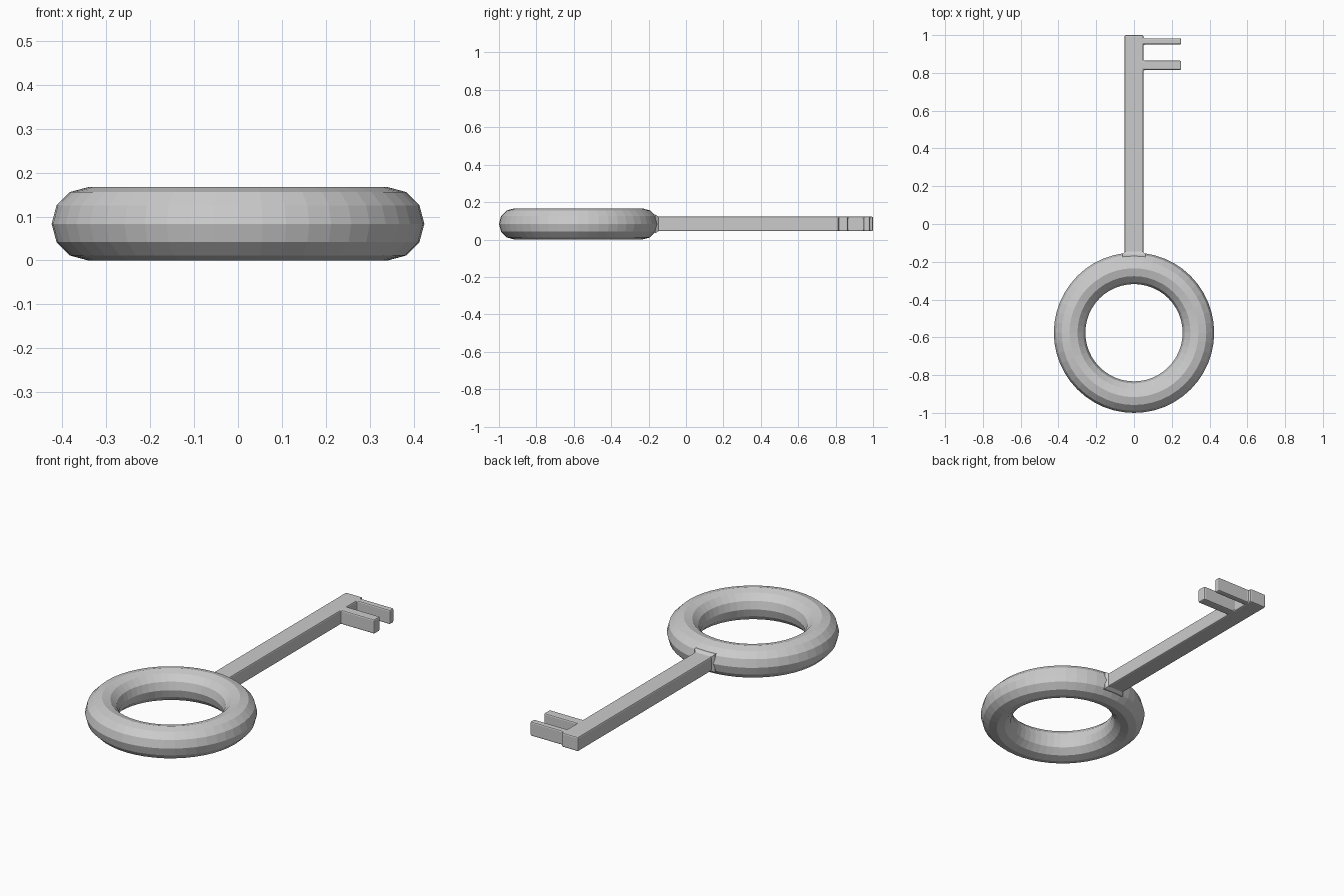
import bpy, bmesh

if "Cube" in bpy.data.objects:
    bpy.data.objects.remove(bpy.data.objects["Cube"])

MID_Z = 0.0835


def make_object(name, bm):
    bmesh.ops.recalc_face_normals(bm, faces=bm.faces)
    mesh = bpy.data.meshes.new(name)
    bm.to_mesh(mesh)
    bm.free()
    obj = bpy.data.objects.new(name, mesh)
    bpy.context.collection.objects.link(obj)
    return obj


def apply_modifiers(obj):
    bpy.context.view_layer.objects.active = obj
    for mod in list(obj.modifiers):
        bpy.ops.object.modifier_apply(modifier=mod.name)


def join_solid(target, part):
    mod = target.modifiers.new("union", 'BOOLEAN')
    mod.operation = 'UNION'
    mod.solver = 'EXACT'
    mod.object = part
    apply_modifiers(target)
    bpy.data.objects.remove(part)


# Round bow of the key
bpy.ops.mesh.primitive_torus_add(location=(0, -0.5755, MID_Z),
                                 major_radius=0.341, minor_radius=0.0835,
                                 major_segments=48, minor_segments=12)
key = bpy.context.object
key.name = "key"

# Shaft and two teeth: one extruded outline with softened edges
outline = [(-0.05, -0.21), (0.05, -0.21),
           (0.05, 0.815), (0.25, 0.815), (0.25, 0.865), (0.05, 0.865),
           (0.05, 0.95), (0.25, 0.95), (0.25, 0.983), (0.05, 0.983),
           (0.05, 1.0), (-0.05, 1.0)]
bm = bmesh.new()
face = bm.faces.new([bm.verts.new((x, y, MID_Z - 0.039)) for x, y in outline])
ext = bmesh.ops.extrude_face_region(bm, geom=[face])
bmesh.ops.translate(bm, vec=(0, 0, 0.078),
                    verts=[v for v in ext["geom"] if isinstance(v, bmesh.types.BMVert)])
shaft = make_object("shaft_and_teeth", bm)
bevel = shaft.modifiers.new("soft_edges", 'BEVEL')
bevel.width = 0.007
bevel.segments = 2
bevel.limit_method = 'ANGLE'
apply_modifiers(shaft)

# Small flared collar where the shaft meets the bow
bm = bmesh.new()
loops = []
for y, hx, hz in [(-0.20, 0.061, 0.049), (-0.162, 0.061, 0.049), (-0.146, 0.049, 0.0385)]:
    loops.append([bm.verts.new((sx * hx, y, MID_Z + sz * hz))
                  for sx, sz in [(-1, -1), (1, -1), (1, 1), (-1, 1)]])
for a, b in zip(loops, loops[1:]):
    for i in range(4):
        j = (i + 1) % 4
        bm.faces.new((a[i], a[j], b[j], b[i]))
bm.faces.new(loops[0])
bm.faces.new(loops[-1])
collar = make_object("collar", bm)

# Fuse everything into one solid
join_solid(key, shaft)
join_solid(key, collar)
